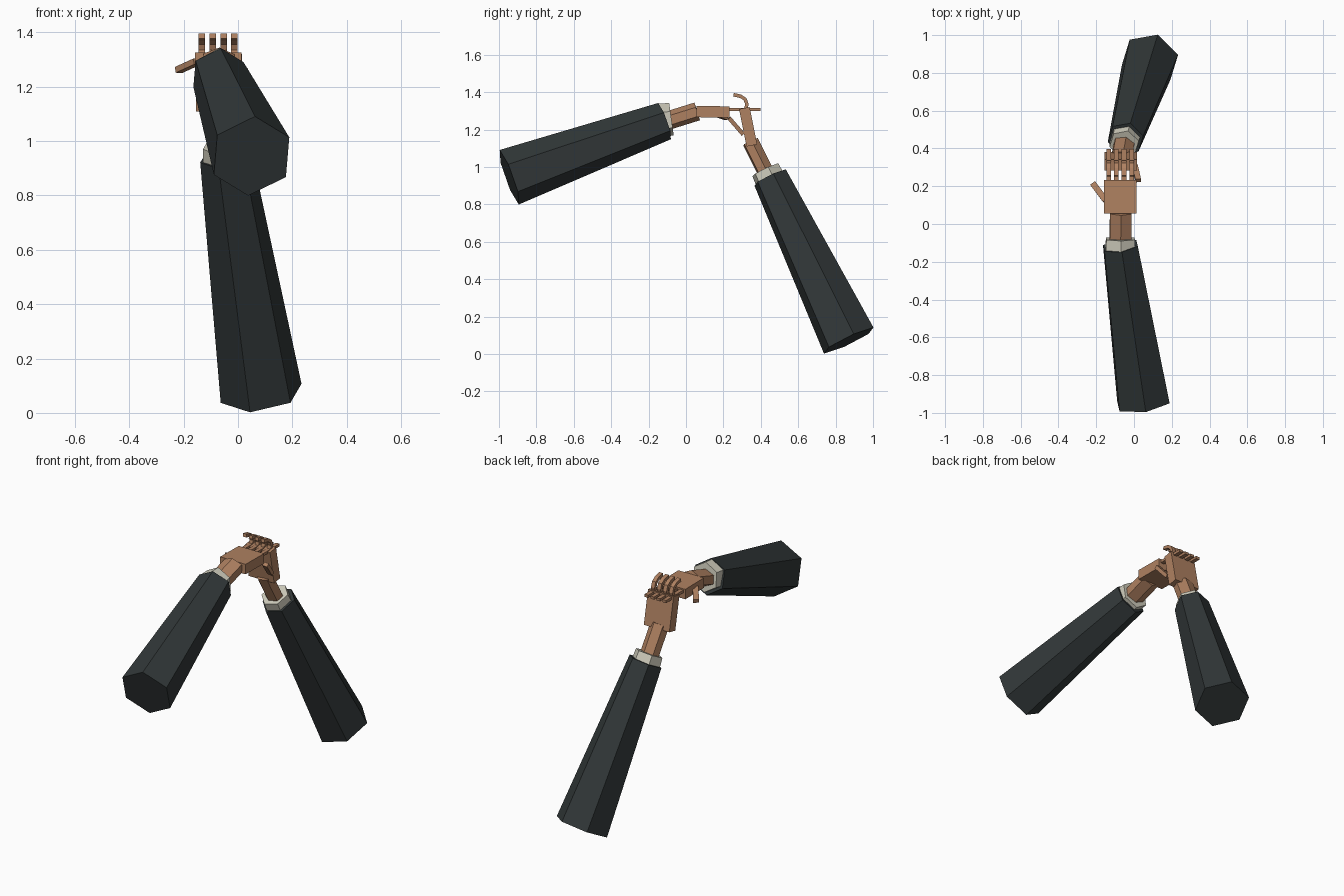
import bpy, bmesh, math
from mathutils import Vector

if "Cube" in bpy.data.objects:
    bpy.data.objects.remove(bpy.data.objects["Cube"])


def material(name, rgb):
    m = bpy.data.materials.new(name)
    m.diffuse_color = (*rgb, 1)
    m.use_nodes = True
    m.node_tree.nodes["Principled BSDF"].inputs["Base Color"].default_value = m.diffuse_color
    return m


SUIT = material("suit", (0.032, 0.04, 0.041))
SHIRT = material("shirt", (0.62, 0.60, 0.50))
SKIN = material("skin", (0.43, 0.22, 0.12))


def loft(name, rings, mat):
    """Skin a list of equal point rings and cap both ends."""
    bm = bmesh.new()
    vs = [[bm.verts.new(p) for p in r] for r in rings]
    n = len(vs[0])
    for a, b in zip(vs, vs[1:]):
        for i in range(n):
            j = (i + 1) % n
            bm.faces.new((a[i], a[j], b[j], b[i]))
    bm.faces.new(vs[0][::-1])
    bm.faces.new(vs[-1])
    bmesh.ops.recalc_face_normals(bm, faces=bm.faces)
    me = bpy.data.meshes.new(name)
    bm.to_mesh(me)
    bm.free()
    me.materials.append(mat)
    ob = bpy.data.objects.new(name, me)
    bpy.context.collection.objects.link(ob)
    return ob


def hex_tube(name, p, q, r0, r1, ref, mat, flat=1.0):
    """Six-sided taper from p to q with one corner pointing along ref."""
    p, q = Vector(p), Vector(q)
    t = (q - p).normalized()
    u = Vector(ref)
    u = (u - t * u.dot(t)).normalized()
    v = t.cross(u)
    angles = [math.radians(60 * i) for i in range(6)]
    rings = [[c + u * r * flat * math.cos(a) + v * r * math.sin(a) for a in angles]
             for c, r in ((p, r0), (q, r1))]
    return loft(name, rings, mat)


def strip(name, points, width, thick, mat, side=(1, 0, 0)):
    """Rectangular bar swept along points."""
    pts = [Vector(p) for p in points]
    rings = []
    for i, c in enumerate(pts):
        t = (pts[min(i + 1, len(pts) - 1)] - pts[max(i - 1, 0)]).normalized()
        s = Vector(side)
        s = (s - t * s.dot(t)).normalized() * width / 2
        n = t.cross(s).normalized() * thick / 2
        rings.append([c + s + n, c - s + n, c - s - n, c + s - n])
    return loft(name, rings, mat)


# Front arm: sleeve, cuff and wrist
UP = (0.03, 0, 1)
hex_tube("front_sleeve", (0.05, -0.945, 0.945), (-0.072, -0.115, 1.245), 0.155, 0.103, UP, SUIT)
hex_tube("front_cuff", (-0.072, -0.135, 1.248), (-0.072, -0.078, 1.256), 0.091, 0.087, UP, SHIRT)
hex_tube("front_wrist", (-0.072, -0.09, 1.25), (-0.07, 0.06, 1.297), 0.066, 0.066, UP, SKIN, 0.75)

# Back arm: sleeve, cuff and wrist
TURN = (0.04, 0.13, 0.065)
hex_tube("back_sleeve", (0.085, 0.87, 0.072), (-0.045, 0.45, 0.943), 0.155, 0.098, TURN, SUIT)
hex_tube("back_cuff", (-0.047, 0.448, 0.935), (-0.052, 0.424, 0.985), 0.084, 0.08, TURN, SHIRT)
hex_tube("back_wrist", (-0.052, 0.43, 0.965), (-0.068, 0.345, 1.135), 0.06, 0.06, TURN, SKIN, 0.75)

# Palms
strip("front_palm", [(-0.073, 0.055, 1.296), (-0.073, 0.232, 1.294)], 0.17, 0.06, SKIN)
strip("back_palm", [(-0.07, 0.352, 1.115), (-0.07, 0.312, 1.315)], 0.17, 0.058, SKIN)

# Fingers: front hand lies flat, back hand curls over it
for i in range(4):
    x = -0.133 + 0.04 * i
    strip(f"front_finger_{i + 1}", [(x, 0.225, 1.308), (x, 0.397, 1.308)], 0.024, 0.016, SKIN)
    strip(f"back_finger_{i + 1}",
          [(x, 0.318, 1.305), (x, 0.326, 1.335), (x, 0.316, 1.362),
           (x, 0.292, 1.378), (x, 0.254, 1.386)], 0.024, 0.019, SKIN)

# Thumbs
strip("front_thumb", [(-0.15, 0.125, 1.293), (-0.218, 0.215, 1.262)], 0.032, 0.022, SKIN, (1, 0.7, 0))
strip("back_thumb", [(0.005, 0.305, 1.175), (0.022, 0.23, 1.262)], 0.03, 0.022, SKIN)
